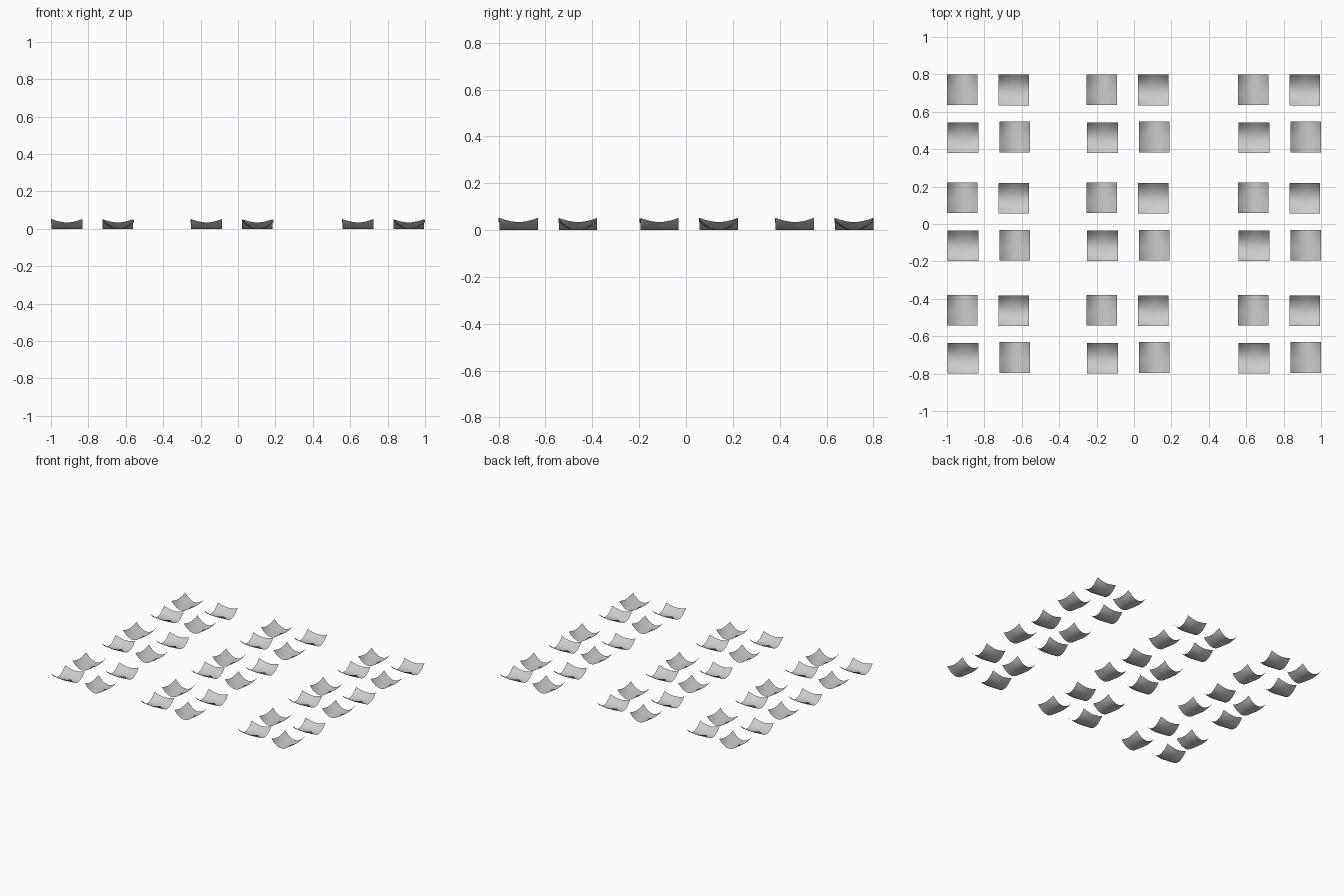
import bpy

if "Cube" in bpy.data.objects:
    bpy.data.objects.remove(bpy.data.objects["Cube"])

HALF = 0.082     # half the width of a tile
MID = 0.034      # height at the middle of a raised edge
CORNER = 0.052   # height at the corners
N = 12           # grid divisions per side


def curled_tile(name, cx, cy, curl_x):
    """Thin square sheet curled up along x or y, with lifted corners."""
    verts, faces = [], []
    for j in range(N + 1):
        for i in range(N + 1):
            u, v = 2 * i / N - 1, 2 * j / N - 1
            a, b = (u, v) if curl_x else (v, u)
            z = a * a * (MID + (CORNER - MID) * abs(b) ** 1.7)
            verts.append((cx + HALF * u, cy + HALF * v, z))
    for j in range(N):
        for i in range(N):
            k = j * (N + 1) + i
            faces.append((k, k + 1, k + N + 2, k + N + 1))
    mesh = bpy.data.meshes.new(name)
    mesh.from_pydata(verts, [], faces)
    mesh.shade_smooth()
    obj = bpy.data.objects.new(name, mesh)
    bpy.context.collection.objects.link(obj)


# Tiles of one cluster: centre x, centre y, curl direction
cluster = [
    (-0.914, -0.718, False),
    (-0.638, -0.714, True),
    (-0.918, -0.461, True),
    (-0.643, -0.463, False),
]

# Three by three clusters
for dx in (0, 0.746, 1.556):
    for dy in (0, 0.601, 1.179):
        for x, y, curl_x in cluster:
            curled_tile("curled_tile", x + dx, y + dy, curl_x)
